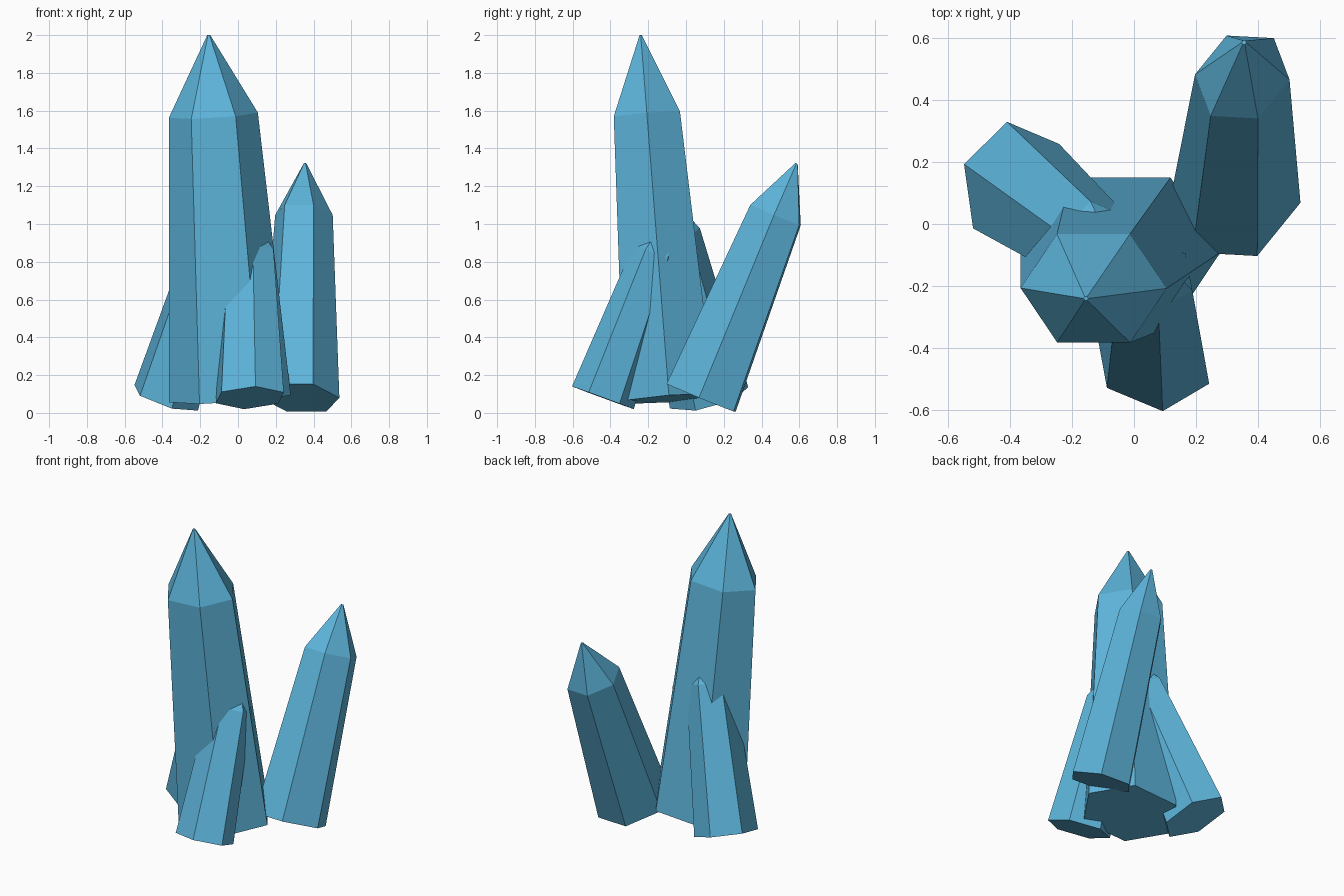
import bpy
import bmesh
from math import radians, cos, sin, tau
from mathutils import Vector

SIDES = 6
FLATTEN = 0.86        # cross-section depth relative to width
SHOULDER = 0.78       # where the point begins along the axis
TAPER = 0.73          # shoulder width relative to base

cube = bpy.data.objects.get("Cube")
if cube:
    bpy.data.objects.remove(cube, do_unlink=True)

# Single crystal colour
blue = bpy.data.materials.new("crystal_blue")
blue.use_nodes = True
colour = (0.11, 0.46, 0.71, 1.0)
blue.diffuse_color = colour
blue.node_tree.nodes["Principled BSDF"].inputs["Base Color"].default_value = colour


def crystal(name, base, tip, radius, roll):
    """Tapered six-sided shaft with a pointed cap, leaning from base to tip."""
    base, tip = Vector(base), Vector(tip)
    axis = tip - base
    lean = Vector((0, 0, 1)).rotation_difference(axis)
    turn = radians(roll)
    bm = bmesh.new()
    rings = []
    for along, size in ((0, radius), (SHOULDER, radius * TAPER), (1, 0.008)):
        ring = []
        for i in range(SIDES):
            a = tau * i / SIDES
            x, y = size * cos(a), size * FLATTEN * sin(a)
            flat = Vector((x * cos(turn) - y * sin(turn),
                           x * sin(turn) + y * cos(turn), 0))
            ring.append(bm.verts.new(base + axis * along + lean @ flat))
        rings.append(ring)
    for low, high in zip(rings, rings[1:]):
        for i in range(SIDES):
            j = (i + 1) % SIDES
            bm.faces.new((low[i], low[j], high[j], high[i]))
    bm.faces.new(rings[0][::-1])
    bm.faces.new(rings[-1])
    mesh = bpy.data.meshes.new(name)
    bm.to_mesh(mesh)
    bm.free()
    mesh.materials.append(blue)
    obj = bpy.data.objects.new(name, mesh)
    bpy.context.collection.objects.link(obj)
    return obj


# Tall centre crystal and the three leaning around it
crystal("main_crystal", (-0.043, -0.09, 0.075), (-0.155, -0.24, 2.0), 0.323, 0)
crystal("back_crystal", (0.328, 0.08, 0.08), (0.355, 0.585, 1.32), 0.233, 53)
crystal("front_crystal", (0.0625, -0.44, 0.08), (0.055, -0.08, 1.06), 0.197, -24)
crystal("side_crystal", (-0.38, 0.122, 0.08), (-0.045, -0.135, 1.18), 0.217, -80)
